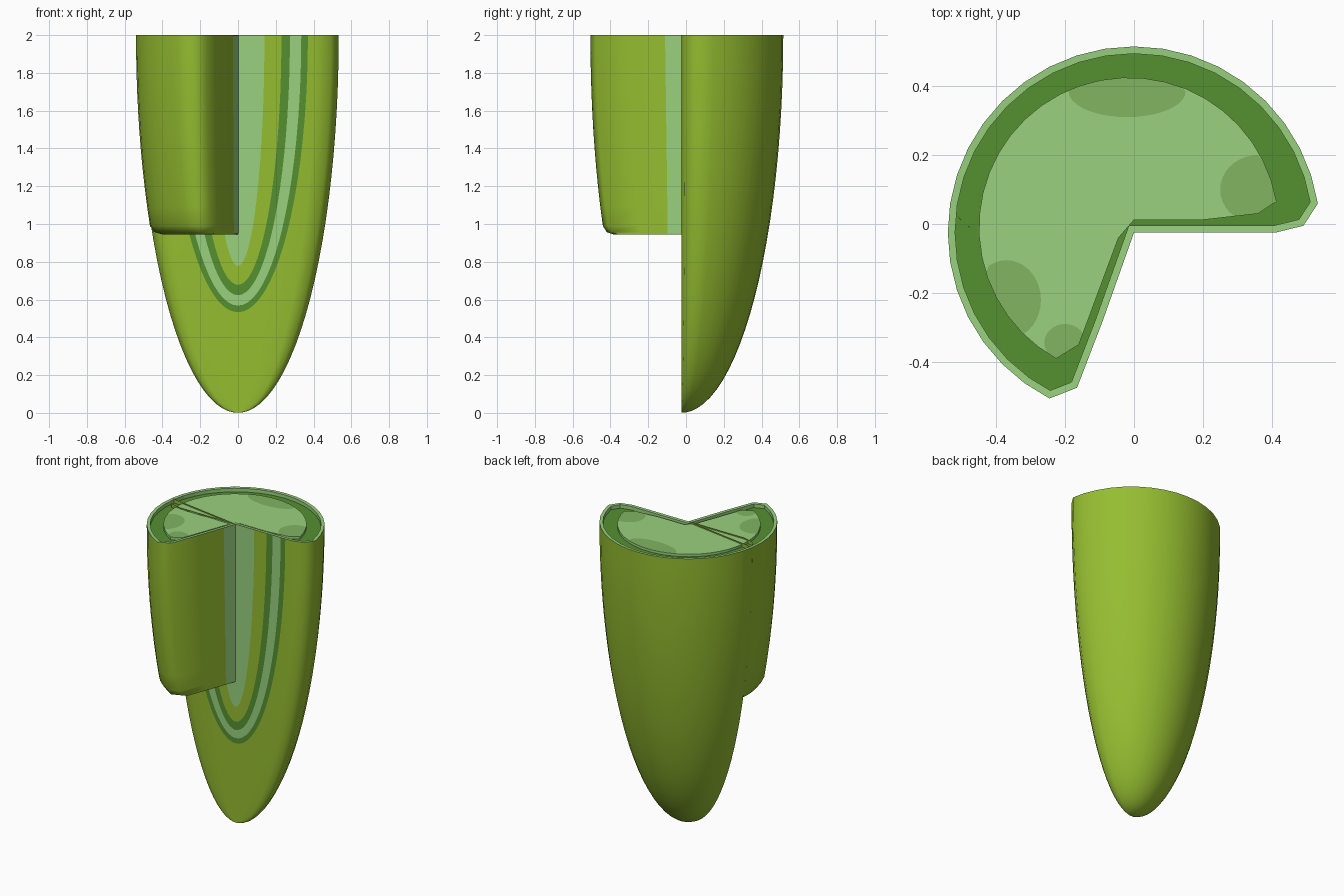
import bpy, bmesh, math
from mathutils import Vector

old = bpy.data.objects.get("Cube")
if old:
    bpy.data.objects.remove(old, do_unlink=True)


def material(name, rgb):
    m = bpy.data.materials.new(name)
    m.use_nodes = True
    m.diffuse_color = (*rgb, 1)
    m.node_tree.nodes["Principled BSDF"].inputs["Base Color"].default_value = (*rgb, 1)
    return m


OLIVE = material("olive green", (0.30, 0.51, 0.03))
LIGHT = material("light green", (0.32, 0.64, 0.21))
DARK = material("dark green", (0.09, 0.28, 0.03))
MID = material("spot green", (0.22, 0.46, 0.12))

R, H, FRONT = 0.54, 2.0, -0.025   # radius, height, plane of the flat front


def make(name, bm, mat, closed=True, smooth=True):
    if closed:
        bmesh.ops.recalc_face_normals(bm, faces=bm.faces)
    me = bpy.data.meshes.new(name)
    bm.to_mesh(me)
    bm.free()
    me.materials.append(mat)
    ob = bpy.data.objects.new(name, me)
    bpy.context.collection.objects.link(ob)
    if smooth:
        bpy.ops.object.select_all(action='DESELECT')
        ob.select_set(True)
        bpy.context.view_layer.objects.active = ob
        bpy.ops.object.shade_smooth_by_angle(angle=math.radians(60))
    return ob


def loft(rings, cap_first=False, cap_last=False):
    """Join closed rings of 3D points."""
    bm = bmesh.new()
    vs = [[bm.verts.new(p) for p in ring] for ring in rings]
    for a, b in zip(vs, vs[1:]):
        for i in range(len(a)):
            j = (i + 1) % len(a)
            bm.faces.new((a[i], a[j], b[j], b[i]))
    if cap_first:
        bm.faces.new(vs[0][::-1])
    if cap_last:
        bm.faces.new(vs[-1])
    return bm


def arc(a, b, n, r=1.0, cx=0.0, cy=0.0):
    angles = [math.radians(a + (b - a) * i / n) for i in range(n + 1)]
    return [(cx + r * math.cos(t), cy + r * math.sin(t)) for t in angles]


def place(points, u, z):
    return [(x * R * u, FRONT + y * R * u, z) for x, y in points]


def width(z):
    return math.sqrt(max(0, 1 - ((H - z) / H) ** 2))


# Unit cross-sections, scaled about the centre of the flat front
right_edge = [(0.4, 0), (0.76, 0), (0.91, 0.037)]
left_edge = [(-x, y) for x, y in reversed(right_edge)]
back = arc(9, 171, 18)
side = arc(171, 243, 8)
notch_edge = [(-0.306, -0.833), (-0.17, -0.48)]
half = [(0, 0)] + right_edge + back + left_edge
wedge = [(0, 0)] + side + notch_edge
whole = [(0, 0)] + right_edge + back + side[1:] + notch_edge

# Half-ellipsoid body
steps = [math.radians(2 + 88 * i / 24) for i in range(25)]
make("body", loft([place(half, math.sin(t), H - H * math.cos(t)) for t in steps],
                  cap_first=True), OLIVE)

# Upper wedge filling part of the front
rings = [place(wedge, width(0.94) * 0.88, 0.945), place(wedge, width(0.96) * 0.96, 0.957)]
rings += [place(wedge, width(z), z) for z in [0.99 + (H - 0.99) * i / 10 for i in range(11)]]
make("front_wedge", loft(rings, cap_first=True), OLIVE)


def inset(points, d):
    """Mitred inset of a counter-clockwise outline."""
    out = []
    for i, p in enumerate(points):
        a, b, c = Vector(points[i - 1]), Vector(p), Vector(points[(i + 1) % len(points)])
        e, f = (b - a).normalized(), (c - b).normalized()
        n, m = Vector((-e.y, e.x)), Vector((-f.y, f.x))
        out.append(tuple(b + (n + m) * d / (1 + n.dot(m))))
    return out


# Rim around the top, with a sunken floor and a raised centre
outer = [(x * R, FRONT + y * R) for x, y in whole]
inner = inset(outer, 0.021)


def at(points, z):
    return [(x, y, z) for x, y in points]


make("top_rim", loft([at(outer, H), at(inner, H - 0.001), at(inner, H - 0.025)]),
     LIGHT, closed=False, smooth=False)
make("top_floor", loft([at(inner, H - 0.025)], cap_last=True), DARK, closed=False, smooth=False)

flesh = [(0, 0.012), (0.2, 0.012), (0.36, 0.03)]
flesh += arc(10, 241, 28, 0.435, -0.015, -0.01)
flesh += [(-0.16, -0.35), (-0.045, -0.04)]
make("top_centre", loft([at(flesh, H - 0.025), at(flesh, H - 0.008)], cap_last=True),
     LIGHT, closed=False, smooth=False)


def inside(x, y, poly):
    hit = False
    for (ax, ay), (bx, by) in zip(poly, poly[1:] + poly[:1]):
        if (ay > y) != (by > y) and x < ax + (bx - ax) * (y - ay) / (by - ay):
            hit = not hit
    return hit


# Spots on the raised centre, trimmed to its outline
spots = [(-0.02, 0.385, 0.17, 0.075), (0.36, 0.1, 0.11, 0.1),
         (-0.37, -0.22, 0.1, 0.115), (-0.2, -0.345, 0.06, 0.055)]
for k, (cx, cy, rx, ry) in enumerate(spots):
    ring = []
    for ux, uy in arc(0, 350, 35):
        t = 1.0
        while t > 0.05 and not inside(cx + rx * ux * t, cy + ry * uy * t, flesh):
            t -= 0.01
        ring.append((cx + rx * ux * t, cy + ry * uy * t))
    make(f"spot_{k + 1}", loft([at(ring, H - 0.006)], cap_last=True), MID,
         closed=False, smooth=False)


# Nested U-shaped stripes on the flat front
def stripe(name, a, b, mat, n=40):
    bm = bmesh.new()
    rows = []
    for i in range(n + 1):
        t = math.pi * (1 + i / n)
        rows.append([bm.verts.new((w * math.cos(t), FRONT - 0.003, H - 0.002 + h * math.sin(t)))
                     for w, h in (a, b)])
    for p, q in zip(rows, rows[1:]):
        bm.faces.new((p[0], p[1], q[1], q[0]))
    bmesh.ops.remove_doubles(bm, verts=bm.verts, dist=1e-5)
    for f in bm.faces:
        f.normal_update()
        if f.normal.y > 0:
            f.normal_flip()
    make(name, bm, mat, closed=False, smooth=False)


stripe("centre_stripe", (0.14, 1.22), (0.001, 0.01), LIGHT)
stripe("inner_dark_stripe", (0.275, 1.375), (0.23, 1.32), DARK)
stripe("light_stripe", (0.335, 1.43), (0.275, 1.375), LIGHT)
stripe("outer_dark_stripe", (0.37, 1.465), (0.335, 1.43), DARK)

# Centre stripe carried round onto the wedge
along = Vector((-0.17, -0.48, 0)).normalized()
out = Vector((-along.y, along.x, 0)) * 0.003
start = Vector((0, FRONT, 0)) + out
ends = [(0, 0.95), (0.075, 0.95), (0.09, H - 0.002), (0, H - 0.002)]
corners = [start + along * s + Vector((0, 0, z)) for s, z in ends]
bm = bmesh.new()
face = bm.faces.new([bm.verts.new(c) for c in corners])
face.normal_update()
if face.normal.x < 0:
    face.normal_flip()
make("wedge_stripe", bm, LIGHT, closed=False, smooth=False)
